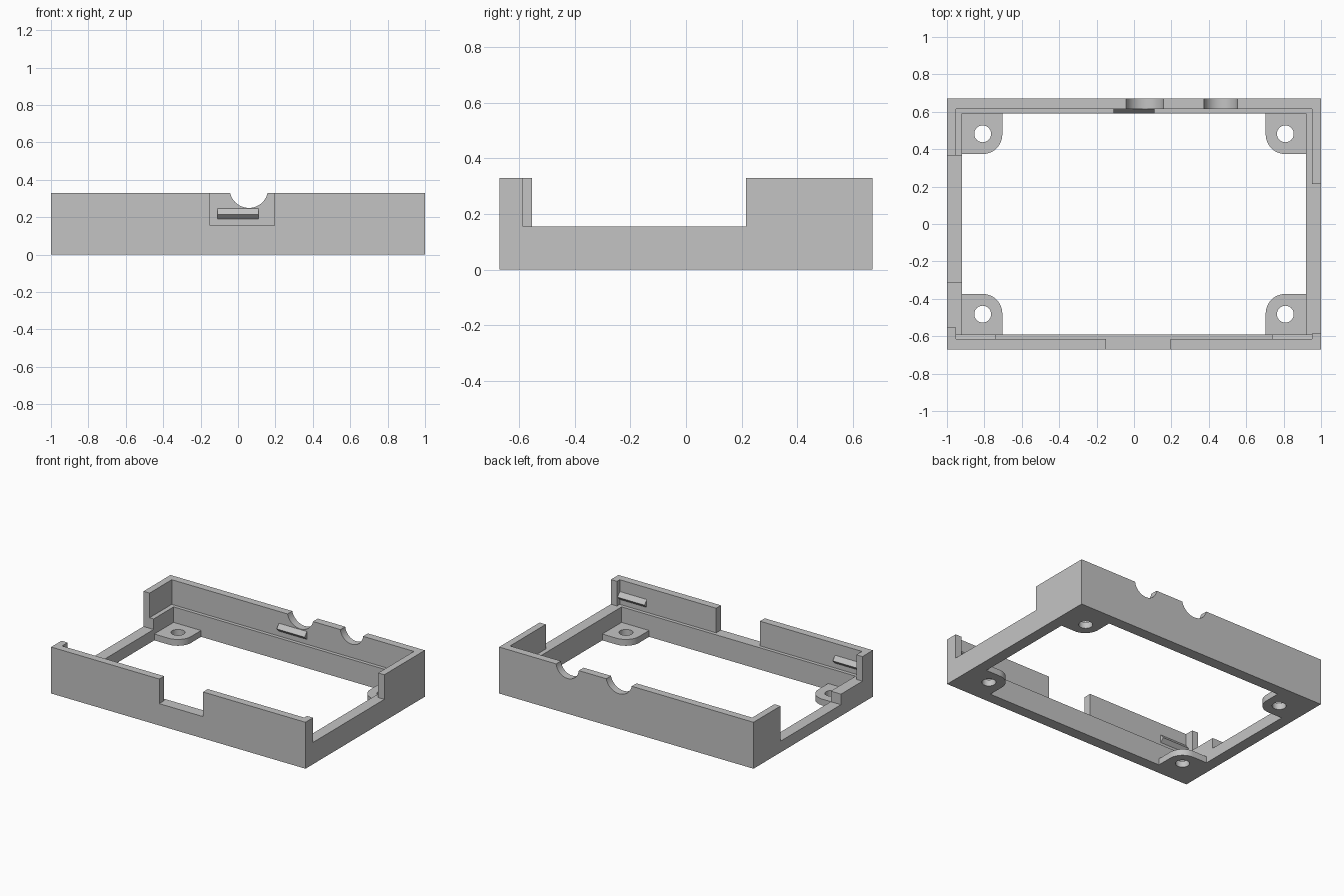
import bpy, bmesh, math
from mathutils import Matrix

if "Cube" in bpy.data.objects:
    bpy.data.objects.remove(bpy.data.objects["Cube"], do_unlink=True)

grey = bpy.data.materials.new("light_grey")
grey.use_nodes = True
grey.diffuse_color = (0.55, 0.55, 0.55, 1)
grey.node_tree.nodes["Principled BSDF"].inputs["Base Color"].default_value = (0.55, 0.55, 0.55, 1)

HEIGHT, LEDGE, SILL = 0.33, 0.155, 0.08     # wall top, inner ledge, low side sill
OUT_X, OUT_Y = 1.0, 0.67                    # outer half sizes
LIP_X, LIP_Y = 0.952, 0.616                 # inside of the thin upper wall
OPEN_X, OPEN_Y = 0.92, 0.591                # inside of the thick lower wall


def finish(name, bm):
    bmesh.ops.recalc_face_normals(bm, faces=bm.faces)
    mesh = bpy.data.meshes.new(name)
    bm.to_mesh(mesh)
    bm.free()
    mesh.materials.append(grey)
    ob = bpy.data.objects.new(name, mesh)
    bpy.context.collection.objects.link(ob)
    return ob


def box(name, x0, x1, y0, y1, z0, z1):
    bm = bmesh.new()
    bmesh.ops.create_cube(bm, size=1)
    for v in bm.verts:
        v.co = ((x0 + x1) / 2 + v.co.x * (x1 - x0),
                (y0 + y1) / 2 + v.co.y * (y1 - y0),
                (z0 + z1) / 2 + v.co.z * (z1 - z0))
    return finish(name, bm)


def cylinder(name, radius, depth, centre, axis="Z"):
    bm = bmesh.new()
    turn = Matrix.Rotation(math.pi / 2, 4, "X") if axis == "Y" else Matrix()
    bmesh.ops.create_cone(bm, cap_ends=True, segments=48, radius1=radius, radius2=radius,
                          depth=depth, matrix=Matrix.Translation(centre) @ turn)
    return finish(name, bm)


def prism(name, points, offset):
    """Extrude a closed outline of 3D points along offset."""
    bm = bmesh.new()
    face = bm.faces.new([bm.verts.new(p) for p in points])
    new = bmesh.ops.extrude_face_region(bm, geom=[face])["geom"]
    bmesh.ops.translate(bm, vec=offset, verts=[g for g in new if isinstance(g, bmesh.types.BMVert)])
    return finish(name, bm)


def cut(target, cutter):
    """Subtract the cutter from the target and discard it."""
    cutter.hide_render = True
    mod = target.modifiers.new("cut", "BOOLEAN")
    mod.operation, mod.solver, mod.object = "DIFFERENCE", "EXACT", cutter
    bpy.ops.object.select_all(action="DESELECT")
    target.select_set(True)
    bpy.context.view_layer.objects.active = target
    bpy.ops.object.modifier_apply(modifier=mod.name)
    bpy.data.objects.remove(cutter, do_unlink=True)


def smooth(ob):
    bpy.ops.object.select_all(action="DESELECT")
    ob.select_set(True)
    bpy.context.view_layer.objects.active = ob
    bpy.ops.object.shade_smooth_by_angle(angle=math.radians(30))


# Rectangular frame with a stepped inner ledge
frame = box("frame", -OUT_X, OUT_X, -OUT_Y, OUT_Y, 0, HEIGHT)
cut(frame, box("opening_cutter", -OPEN_X, OPEN_X, -OPEN_Y, OPEN_Y, -0.1, 0.5))
cut(frame, box("lip_cutter", -LIP_X, LIP_X, -LIP_Y, LIP_Y, LEDGE, 0.5))

# Side and front wall gaps
cut(frame, box("left_gap_cutter", 0.8, 1.1, -0.585, 0.215, LEDGE, 0.5))
cut(frame, box("right_gap_cutter", -1.1, -0.8, -0.553, 0.367, LEDGE, 0.5))
cut(frame, box("right_sill_cutter", -1.1, -0.8, -0.312, 0.367, SILL, 0.5))
cut(frame, box("front_gap_cutter", -0.15, 0.194, -0.8, -0.5, LEDGE, 0.5))

# Round cable notches in the back wall
for x, radius, z in ((0.058, 0.103, 0.353), (0.463, 0.09, 0.34)):
    cut(frame, cylinder("notch_cutter", radius, 0.3, (x, 0.65, z), "Y"))
smooth(frame)

# Corner mounting tabs, each with one rounded corner and a screw hole
TAB_X, TAB_Y, TAB_R, TAB_H = 0.704, 0.374, 0.105, 0.045
for sx, side in ((1, "left"), (-1, "right")):
    for sy, end in ((1, "back"), (-1, "front")):
        outline = [(OPEN_X, TAB_Y), (OPEN_X, OPEN_Y), (TAB_X, OPEN_Y)]
        for i in range(13):
            a = math.pi + i * math.pi / 24
            outline.append((TAB_X + TAB_R + TAB_R * math.cos(a),
                            TAB_Y + TAB_R + TAB_R * math.sin(a)))
        tab = prism(f"{end}_{side}_mounting_tab",
                    [(sx * x, sy * y, 0) for x, y in outline], (0, 0, TAB_H))
        cut(tab, cylinder("hole_cutter", 0.045, 0.3, (sx * 0.809, sy * 0.482, 0)))
        smooth(tab)

# Triangular snap ridges on the inside of the upper walls
for name, x0, x1, sy in (("back_snap_ridge", -0.11, 0.11, 1),
                         ("front_left_snap_ridge", 0.74, LIP_X, -1),
                         ("front_right_snap_ridge", -LIP_X, -0.74, -1)):
    profile = [(LIP_Y, 0.246), (OPEN_Y, 0.215), (LIP_Y, 0.19)]
    prism(name, [(x0, sy * y, z) for y, z in profile], (x1 - x0, 0, 0))
